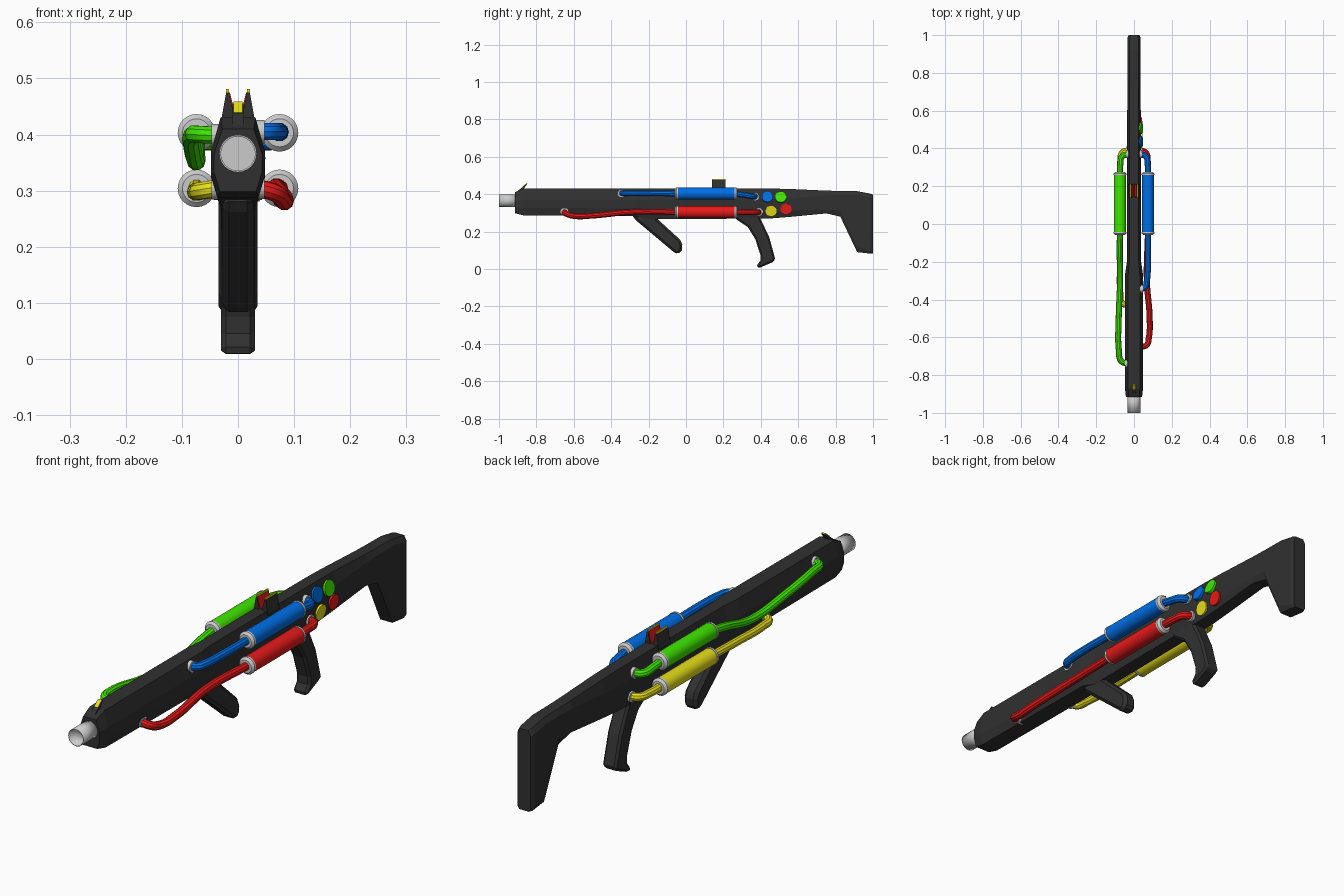
import bpy, bmesh, math
from mathutils import Matrix, Vector

if "Cube" in bpy.data.objects:
    bpy.data.objects.remove(bpy.data.objects["Cube"])


def material(name, rgb):
    m = bpy.data.materials.new(name)
    m.diffuse_color = (*rgb, 1)
    m.use_nodes = True
    m.node_tree.nodes["Principled BSDF"].inputs["Base Color"].default_value = m.diffuse_color
    return m


DARK = material("dark", (0.03, 0.03, 0.03))
BLUE = material("blue", (0.0, 0.16, 0.8))
GREEN = material("green", (0.05, 0.8, 0.0))
RED = material("red", (0.8, 0.01, 0.01))
YELLOW = material("yellow", (0.8, 0.74, 0.01))


def finish(bm, name, mat=None, smooth=False):
    bmesh.ops.recalc_face_normals(bm, faces=bm.faces)
    me = bpy.data.meshes.new(name)
    bm.to_mesh(me)
    bm.free()
    ob = bpy.data.objects.new(name, me)
    bpy.context.collection.objects.link(ob)
    if mat:
        me.materials.append(mat)
    if smooth:
        smooth_object(ob)
    return ob


def activate(ob):
    bpy.ops.object.select_all(action='DESELECT')
    ob.select_set(True)
    bpy.context.view_layer.objects.active = ob


def smooth_object(ob):
    activate(ob)
    bpy.ops.object.shade_smooth_by_angle(angle=math.radians(35))


def loft(name, rings, mat):
    bm = bmesh.new()
    loops = [[bm.verts.new(p) for p in r] for r in rings]
    n = len(loops[0])
    for a, b in zip(loops, loops[1:]):
        for i in range(n):
            bm.faces.new((a[i], a[(i + 1) % n], b[(i + 1) % n], b[i]))
    bm.faces.new(loops[0])
    bm.faces.new(loops[-1])
    return finish(bm, name, mat)


def side_prism(name, profile, half, mat, bevel=0.0):
    ob = loft(name, [[(x, y, z) for y, z in profile] for x in (-half, half)], mat)
    if bevel:
        mod = ob.modifiers.new("bevel", 'BEVEL')
        mod.width, mod.segments, mod.limit_method = bevel, 1, 'ANGLE'
        mod.angle_limit = math.radians(50)
    return ob


def rod(name, a, b, r1, r2=None, mat=None, seg=24, caps=True):
    a, b = Vector(a), Vector(b)
    d = b - a
    mtx = Matrix.Translation((a + b) / 2) @ d.to_track_quat('Z', 'Y').to_matrix().to_4x4()
    bm = bmesh.new()
    bmesh.ops.create_cone(bm, cap_ends=caps, segments=seg, radius1=r1,
                          radius2=r1 if r2 is None else r2, depth=d.length, matrix=mtx)
    return finish(bm, name, mat, True)


def hose(name, pts, mat, radius=0.016):
    cu = bpy.data.curves.new(name, 'CURVE')
    cu.dimensions, cu.bevel_depth, cu.bevel_resolution = '3D', radius, 3
    cu.resolution_u = 8
    sp = cu.splines.new('BEZIER')
    sp.bezier_points.add(len(pts) - 1)
    for bp, p in zip(sp.bezier_points, pts):
        bp.co = p
        bp.handle_left_type = bp.handle_right_type = 'AUTO'
    cu.materials.append(mat)
    ob = bpy.data.objects.new(name, cu)
    bpy.context.collection.objects.link(ob)
    activate(ob)
    bpy.ops.object.convert(target='MESH')
    smooth_object(bpy.context.object)


# Body and stock: y, bottom z, top z, half width, bottom chamfer, top chamfer
def section(y, zb, zt, w, cb, ct):
    half = [(0.75 * w, zb), (w, zb + cb), (w, zt - ct), (0.65 * w, zt)]
    return [(x, y, z) for x, z in half] + [(-x, y, z) for x, z in reversed(half)]


loft("body", [section(*s) for s in (
    (-0.915, 0.298, 0.41, 0.043, 0.035, 0.045),
    (-0.87, 0.287, 0.43, 0.048, 0.04, 0.06),
    (-0.27, 0.283, 0.43, 0.048, 0.04, 0.06),
    (-0.2, 0.266, 0.43, 0.038, 0.04, 0.06),
    (0.45, 0.27, 0.43, 0.037, 0.04, 0.055),
    (0.55, 0.278, 0.428, 0.036, 0.035, 0.05),
    (0.75, 0.297, 0.419, 0.035, 0.02, 0.025),
    (0.825, 0.28, 0.417, 0.035, 0.035, 0.02),
    (0.915, 0.09, 0.416, 0.035, 0.03, 0.02),
    (0.985, 0.082, 0.403, 0.035, 0.012, 0.02),
    (1.0, 0.082, 0.398, 0.028, 0.012, 0.02))], DARK)

# Barrel: open tube with a recessed floor
barrel = rod("barrel", (0, -1, 0.366), (0, -0.9, 0.366), 0.0335, caps=False)
sol = barrel.modifiers.new("wall", 'SOLIDIFY')
sol.thickness, sol.offset = 0.003, -1
rod("barrel_floor", (0, -0.93, 0.366), (0, -0.9, 0.366), 0.031)

# Grips
side_prism("front_grip", [(-0.29, 0.29), (-0.15, 0.29), (-0.15, 0.265), (-0.03, 0.155),
                          (-0.02, 0.13), (-0.022, 0.1), (-0.042, 0.078), (-0.065, 0.09),
                          (-0.27, 0.262)], 0.028, DARK, 0.012)
side_prism("rear_grip", [(0.26, 0.29), (0.39, 0.29), (0.40, 0.265), (0.445, 0.17),
                         (0.478, 0.05), (0.46, 0.035), (0.39, 0.005), (0.375, 0.014),
                         (0.398, 0.045), (0.398, 0.075), (0.37, 0.16), (0.33, 0.225),
                         (0.27, 0.265)], 0.03, DARK, 0.012)

# Rear sight: two fins with red inner faces and yellow tops
for s, side in ((1, "right"), (-1, "left")):
    def fin(name, prof, y0, y1, mat):
        loft(f"{side}_{name}", [[(s * x, y, z) for x, z in prof] for y in (y0, y1)], mat)
    fin("sight_fin", [(0.032, 0.415), (0.005, 0.425), (0.016, 0.475), (0.021, 0.475)],
        0.14, 0.212, DARK)
    fin("sight_top", [(0.016, 0.475), (0.021, 0.475), (0.021, 0.481), (0.016, 0.481)],
        0.14, 0.212, YELLOW)
    fin("sight_inner_face", [(0.006, 0.428), (0.003, 0.428), (0.0145, 0.475), (0.017, 0.475)],
        0.143, 0.209, RED)

# Front sight: leaning blade with a yellow tip
side_prism("front_sight", [(-0.915, 0.405), (-0.853, 0.455), (-0.848, 0.455), (-0.875, 0.42)],
           0.010, DARK)
side_prism("front_sight_tip", [(-0.876, 0.439), (-0.852, 0.459), (-0.846, 0.457), (-0.87, 0.435)],
           0.008, YELLOW)

# Canisters with end caps, hoses and body sockets
X = 0.074
canisters = (
    ("blue", BLUE, 1, 0.403, 0.37, 0.388,
     [(X, -0.2, 0.405), (0.068, -0.3, 0.405), (0.058, -0.335, 0.405), (0.03, -0.345, 0.405)]),
    ("red", RED, 1, 0.304, 0.39, 0.304,
     [(0.068, -0.3, 0.304), (0.083, -0.5, 0.285), (0.079, -0.6, 0.283),
      (0.066, -0.642, 0.296), (0.03, -0.65, 0.306)]),
    ("green", GREEN, -1, 0.403, 0.37, 0.388,
     [(0.076, -0.12, 0.39), (0.074, -0.3, 0.352), (0.081, -0.5, 0.375), (0.08, -0.67, 0.4),
      (0.068, -0.725, 0.4), (0.03, -0.74, 0.398)]),
    ("yellow", YELLOW, -1, 0.304, 0.39, 0.304,
     [(X, -0.2, 0.3), (0.072, -0.37, 0.298), (0.062, -0.42, 0.3), (0.03, -0.43, 0.305)]))
for name, mat, s, z, yr, zr, path in canisters:
    c = s * X
    rod(f"{name}_canister", (c, -0.045, z), (c, 0.262, z), 0.032, mat=mat)
    for y, d, end in ((-0.042, -0.017, "front"), (0.259, 0.017, "rear")):
        rod(f"{name}_{end}_cap", (c, y, z), (c, y + d * 0.5, z), 0.0335)
        rod(f"{name}_{end}_cap_rim", (c, y + d * 0.5, z), (c, y + d, z), 0.0335, 0.025)
    front = [(X, -0.04, z)] + path
    rear = [(X, 0.25, z), (0.073, yr - 0.06, (z + zr) / 2), (0.062, yr - 0.012, zr),
            (0.025, yr, zr)]
    for end, pts in (("front", front), ("rear", rear)):
        pts = [(s * x, y, zz) for x, y, zz in pts]
        hose(f"{name}_{end}_hose", pts, mat)
        _, y, zz = pts[-1]
        xs = 0.047 if y < -0.2 else 0.043
        rod(f"{name}_{end}_socket", (s * 0.02, y, zz), (s * xs, y, zz), 0.021)

# Round buttons on the right side
for name, mat, y, z, tilt in (("blue", BLUE, 0.435, 0.388, 0.004), ("green", GREEN, 0.507, 0.386, 0.004),
                              ("yellow", YELLOW, 0.455, 0.31, -0.002), ("red", RED, 0.535, 0.32, -0.001)):
    rod(f"{name}_button", (0.025, y, z - tilt), (0.042, y, z), 0.03, mat=mat, seg=20)
